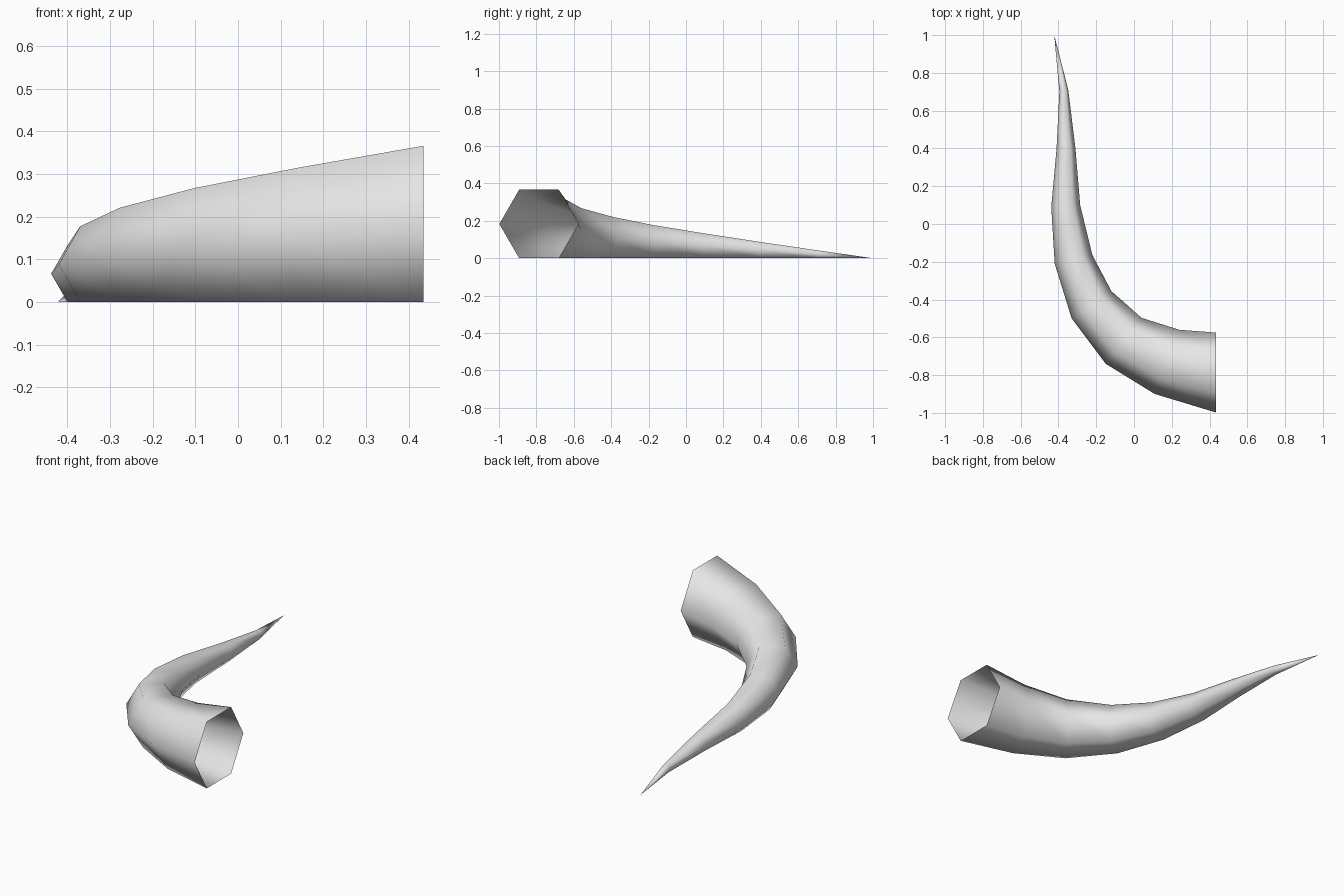
import bpy
import bmesh
from mathutils import Vector

cube = bpy.data.objects.get("Cube")
if cube:
    bpy.data.objects.remove(cube, do_unlink=True)

# Plain grey horn colour
grey = bpy.data.materials.new("light grey")
grey.use_nodes = True
colour = (0.8, 0.8, 0.8, 1.0)
grey.diffuse_color = colour
grey.node_tree.nodes["Principled BSDF"].inputs["Base Color"].default_value = colour

# Outer and inner edge of the curved horn, base to tip
outer = [(0.435, -0.998), (0.11, -0.9), (-0.15, -0.74), (-0.33, -0.5),
         (-0.42, -0.21), (-0.438, 0.09), (-0.41, 0.4), (-0.395, 0.7)]
inner = [(0.435, -0.575), (0.24, -0.56), (0.04, -0.497), (-0.12, -0.355),
         (-0.22, -0.165), (-0.285, 0.1), (-0.31, 0.4), (-0.348, 0.71)]
tip = (-0.422, 1.0, 0.0)

# Regular hexagon: (position across the ring, height) in units of the radius
HALF = 3 ** 0.5 / 2
HEXAGON = [(1, 0), (0.5, HALF), (-0.5, HALF), (-1, 0), (-0.5, -HALF), (0.5, -HALF)]


def hexagon_ring(bm, a, b):
    """Upright hexagon spanning a to b, resting on the ground."""
    a, b = Vector((*a, 0)), Vector((*b, 0))
    centre, across = (a + b) / 2, (a - b) / 2
    radius = across.length
    return [bm.verts.new(centre + across * u + Vector((0, 0, radius * (v + HALF))))
            for u, v in HEXAGON]


# Horn: open at the base, pointed at the end
bm = bmesh.new()
rings = [hexagon_ring(bm, a, b) for a, b in zip(outer, inner)]
for r, s in zip(rings, rings[1:]):
    for i in range(6):
        j = (i + 1) % 6
        bm.faces.new((r[i], r[j], s[j], s[i]))
point = bm.verts.new(tip)
last = rings[-1]
for i in range(6):
    bm.faces.new((last[i], last[(i + 1) % 6], point))
bm.normal_update()
top_face = max(bm.faces, key=lambda f: f.calc_center_median().z)
if top_face.normal.z < 0:
    bmesh.ops.reverse_faces(bm, faces=bm.faces[:])
for face in bm.faces:
    face.smooth = True

mesh = bpy.data.meshes.new("horn")
bm.to_mesh(mesh)
bm.free()
mesh.materials.append(grey)
horn = bpy.data.objects.new("horn", mesh)
bpy.context.collection.objects.link(horn)
